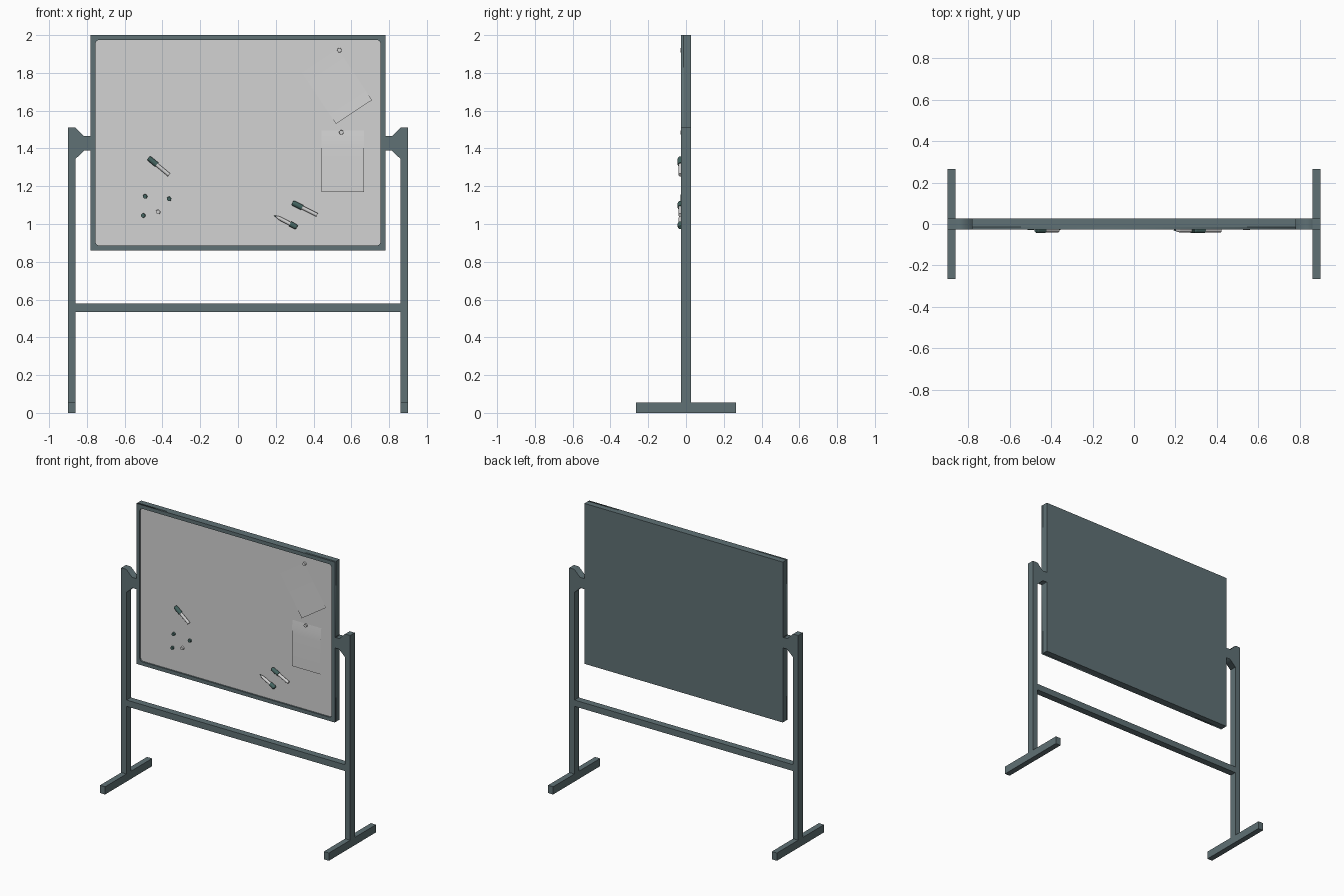
import bpy, bmesh, math
from mathutils import Vector, Matrix

if "Cube" in bpy.data.objects:
    bpy.data.objects.remove(bpy.data.objects["Cube"])


def material(name, rgb):
    m = bpy.data.materials.new(name)
    m.diffuse_color = (*rgb, 1)
    m.use_nodes = True
    m.node_tree.nodes["Principled BSDF"].inputs["Base Color"].default_value = m.diffuse_color
    return m


SLATE = material("slate_metal", (0.115, 0.165, 0.178))
WHITE = material("board_white", (0.65, 0.65, 0.65))
GREEN = material("dark_green", (0.06, 0.13, 0.12))
SURFACE = -0.016   # y of the writing surface


def finish(name, bm, mat, smooth=False):
    me = bpy.data.meshes.new(name)
    bm.to_mesh(me)
    bm.free()
    ob = bpy.data.objects.new(name, me)
    bpy.context.collection.objects.link(ob)
    me.materials.append(mat)
    if smooth:
        for o in bpy.context.selected_objects:
            o.select_set(False)
        ob.select_set(True)
        bpy.context.view_layer.objects.active = ob
        bpy.ops.object.shade_smooth_by_angle(angle=math.radians(40))
    return ob


def box(name, x0, x1, y0, y1, z0, z1, mat=SLATE):
    bm = bmesh.new()
    bmesh.ops.create_cube(bm, size=1)
    bmesh.ops.scale(bm, vec=(x1 - x0, y1 - y0, z1 - z0), verts=bm.verts)
    bmesh.ops.translate(bm, vec=((x0 + x1) / 2, (y0 + y1) / 2, (z0 + z1) / 2), verts=bm.verts)
    return finish(name, bm, mat)


def prism(name, loops, y0, y1, mat=SLATE):
    """Extrude XZ outlines along y; a second loop is a hole."""
    cu = bpy.data.curves.new(name, "CURVE")
    cu.dimensions, cu.fill_mode = "2D", "BOTH"
    cu.extrude = (y1 - y0) / 2
    for pts in loops:
        sp = cu.splines.new("POLY")
        sp.points.add(len(pts) - 1)
        for p, (x, z) in zip(sp.points, pts):
            p.co = (x, z, 0, 1)
        sp.use_cyclic_u = True
    tmp = bpy.data.objects.new(name + "_outline", cu)
    bpy.context.collection.objects.link(tmp)
    bpy.context.view_layer.update()
    bm = bmesh.new()
    bm.from_mesh(tmp.to_mesh())
    tmp.to_mesh_clear()
    bpy.data.objects.remove(tmp)
    bmesh.ops.remove_doubles(bm, verts=bm.verts, dist=1e-5)
    bmesh.ops.transform(bm, verts=bm.verts, matrix=Matrix.Translation((0, (y0 + y1) / 2, 0))
                        @ Matrix.Rotation(math.pi / 2, 4, "X"))
    bmesh.ops.recalc_face_normals(bm, faces=bm.faces)
    return finish(name, bm, mat)


def rod(name, a, b, r0, r1, mat, sides=16):
    """Cylinder or cone from a to b."""
    a, b = Vector(a), Vector(b)
    bm = bmesh.new()
    bmesh.ops.create_cone(bm, cap_ends=True, segments=sides, radius1=r0, radius2=r1,
                          depth=(b - a).length)
    rot = (b - a).to_track_quat("Z", "Y").to_matrix().to_4x4()
    bmesh.ops.transform(bm, verts=bm.verts, matrix=Matrix.Translation((a + b) / 2) @ rot)
    return finish(name, bm, mat, True)


# Stand: legs, feet, brackets and crossbar
for s, side in ((-1, "left"), (1, "right")):
    xa, xb = sorted((s * 0.90, s * 0.86))
    box(side + "_leg", xa, xb, -0.026, 0.026, 0.055, 1.51)
    box(side + "_foot", xa, xb, -0.264, 0.264, 0, 0.055)
    bracket = [(0.86, 1.51), (0.815, 1.465), (0.78, 1.465), (0.78, 1.39), (0.812, 1.39), (0.86, 1.345)]
    prism(side + "_bracket", [[(s * x, z) for x, z in bracket]], -0.026, 0.026)
box("crossbar", -0.86, 0.86, -0.024, 0.024, 0.535, 0.58)

# Board: back panel, writing surface, raised frame with rounded inner corners
box("board_back", -0.78, 0.78, -0.014, 0.027, 0.86, 2.0)
box("writing_surface", -0.757, 0.757, SURFACE, -0.013, 0.882, 1.977, WHITE)
R = 0.02
inner = []
for cx, cz, start in ((0.754, 1.974, 0), (-0.754, 1.974, 90), (-0.754, 0.886, 180), (0.754, 0.886, 270)):
    ox, oz = cx - math.copysign(R, cx), cz - math.copysign(R, cz - 1.4)
    for i in range(6):
        t = math.radians(start + 18 * i)
        inner.append((ox + R * math.cos(t), oz + R * math.sin(t)))
outer = [(-0.78, 0.86), (0.78, 0.86), (0.78, 2.0), (-0.78, 2.0)]
prism("board_frame", [outer, inner], -0.027, -0.014)


# Curling paper sheets, hung from their top edge
def sheet(name, corner, width, angle, profile):
    """corner: top left (x, z); profile: (distance down, lift off board)."""
    bm = bmesh.new()
    ca, sa = math.cos(angle), math.sin(angle)
    rows = []
    for d, lift in profile:
        rows.append([bm.verts.new((corner[0] + u * ca + d * sa, SURFACE - lift,
                                   corner[1] + u * sa - d * ca)) for u in (0, width)])
    for a, b in zip(rows, rows[1:]):
        bm.faces.new((a[0], b[0], b[1], a[1]))
    return finish(name, bm, WHITE, True)


sheet("lower_paper", (0.441, 1.496), 0.226, 0,
      [(0, 0.001), (0.048, 0.006), (0.096, 0.008), (0.326, 0.008)])
sheet("upper_paper", (0.34, 1.80), 0.228, math.radians(33.5),
      [(0, 0.001), (0.08, 0.002), (0.16, 0.004), (0.24, 0.006), (0.324, 0.009)])

# Magnets
magnets = [(-0.492, 1.146, GREEN), (-0.365, 1.133, GREEN), (-0.502, 1.045, GREEN),
           (-0.423, 1.064, WHITE), (0.537, 1.92, WHITE), (0.547, 1.485, WHITE)]
for i, (x, z, mat) in enumerate(magnets):
    rod(f"magnet_{i + 1}", (x, SURFACE, z), (x, SURFACE - 0.012, z), 0.012, 0.011, mat)

# Markers: coloured cap end and white barrel
markers = [((-0.474, 1.350), (-0.365, 1.260), 0.40, False),
           ((0.288, 1.113), (0.418, 1.048), 0.40, False),
           ((0.312, 0.982), (0.192, 1.045), 0.30, True)]
Y = SURFACE - 0.014
for i, (p, q, cut, open_tip) in enumerate(markers):
    a, b = Vector((p[0], Y, p[1])), Vector((q[0], Y, q[1]))
    n = f"marker_{i + 1}"
    rod(n + "_cap_end", a.lerp(b, 0.05), a, 0.014, 0.010, GREEN)
    rod(n + "_cap", a.lerp(b, 0.05), a.lerp(b, cut), 0.014, 0.014, GREEN)
    if open_tip:
        rod(n + "_barrel", a.lerp(b, cut), a.lerp(b, 0.78), 0.010, 0.010, WHITE)
        rod(n + "_neck", a.lerp(b, 0.78), a.lerp(b, 0.93), 0.010, 0.004, WHITE)
        rod(n + "_nib", a.lerp(b, 0.93), b, 0.004, 0.002, GREEN)
    else:
        rod(n + "_barrel", a.lerp(b, cut), b, 0.010, 0.010, WHITE)
